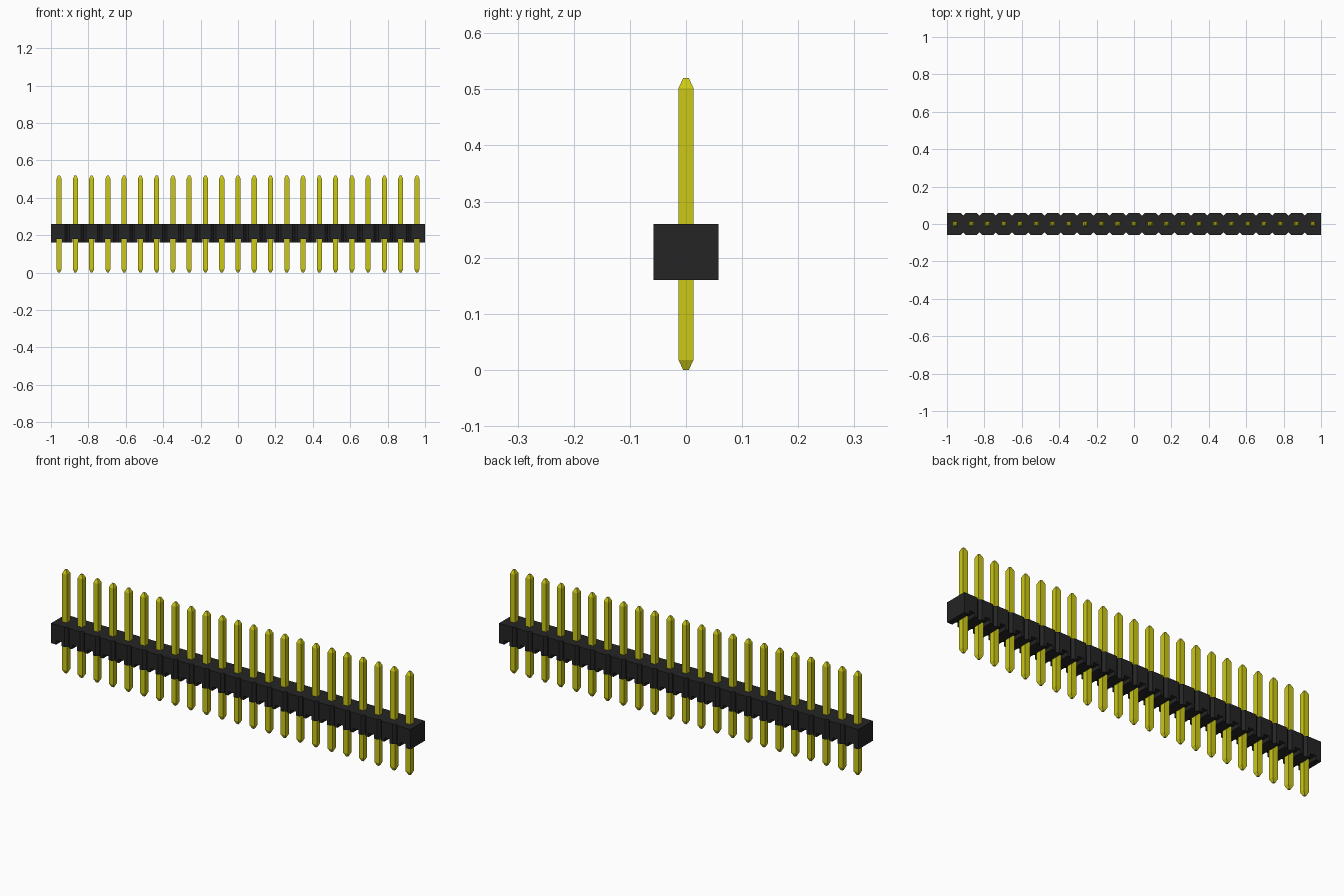
import bpy
import bmesh

cube = bpy.data.objects.get("Cube")
if cube:
    bpy.data.objects.remove(cube, do_unlink=True)

COUNT = 23
PITCH = 2 / COUNT
BOTTOM, TOP = 0.16, 0.26
HALF_DEPTH = 0.0575
NOTCH = 0.013
SLOT_HALF, SLOT_TOP = 0.015, 0.18
PIN_HALF, TIP_HALF = 0.0135, 0.005
PIN_TOP, TAPER = 0.52, 0.018


def material(name, color):
    mat = bpy.data.materials.new(name)
    mat.use_nodes = True
    mat.diffuse_color = color
    mat.node_tree.nodes["Principled BSDF"].inputs["Base Color"].default_value = color
    return mat


def add_object(name, bm, mat):
    bmesh.ops.recalc_face_normals(bm, faces=bm.faces)
    mesh = bpy.data.meshes.new(name)
    bm.to_mesh(mesh)
    bm.free()
    mesh.materials.append(mat)
    obj = bpy.data.objects.new(name, mesh)
    bpy.context.collection.objects.link(obj)
    return obj


def extrude(bm, outline, offset):
    """Turn a flat outline into a closed solid."""
    face = bm.faces.new([bm.verts.new(p) for p in outline])
    new = bmesh.ops.extrude_face_region(bm, geom=[face], use_keep_orig=True)["geom"]
    verts = [g for g in new if isinstance(g, bmesh.types.BMVert)]
    bmesh.ops.translate(bm, verts=verts, vec=offset)


black = material("black plastic", (0.018, 0.018, 0.018, 1))
yellow = material("yellow metal", (0.6, 0.58, 0.008, 1))
centers = [(i - (COUNT - 1) / 2) * PITCH for i in range(COUNT)]

# Housing: one strip with a V notch between neighbouring cells
front = [(-1, -HALF_DEPTH)]
for x in centers[:-1]:
    seam = x + PITCH / 2
    front += [(seam - NOTCH, -HALF_DEPTH), (seam, NOTCH - HALF_DEPTH),
              (seam + NOTCH, -HALF_DEPTH)]
front.append((1, -HALF_DEPTH))
outline = front + [(x, -y) for x, y in reversed(front)]
bm = bmesh.new()
extrude(bm, [(x, y, BOTTOM) for x, y in outline], (0, 0, TOP - BOTTOM))
housing = add_object("housing", bm, black)

# Slots across the underside at each pin
bm = bmesh.new()
for x in centers:
    a, b, y = x - SLOT_HALF, x + SLOT_HALF, -HALF_DEPTH * 1.2
    low = BOTTOM - 0.02
    extrude(bm, [(a, y, low), (b, y, low), (b, y, SLOT_TOP), (a, y, SLOT_TOP)],
            (0, -2 * y, 0))
cutter = add_object("slot_cutter", bm, black)
cutter.hide_render = True
cutter.hide_viewport = True
cut = housing.modifiers.new("slots", "BOOLEAN")
cut.operation = "DIFFERENCE"
cut.solver = "EXACT"
cut.object = cutter

# Pins: square bars with tapered tips, running through the housing
bm = bmesh.new()
levels = [(0, TIP_HALF), (TAPER, PIN_HALF),
          (PIN_TOP - TAPER, PIN_HALF), (PIN_TOP, TIP_HALF)]
for x in centers:
    rings = [[bm.verts.new((x + h * sx, h * sy, z))
              for sx, sy in ((-1, -1), (1, -1), (1, 1), (-1, 1))]
             for z, h in levels]
    bm.faces.new(rings[0])
    bm.faces.new(rings[-1])
    for lower, upper in zip(rings, rings[1:]):
        for i in range(4):
            j = (i + 1) % 4
            bm.faces.new((lower[i], lower[j], upper[j], upper[i]))
add_object("pins", bm, yellow)
